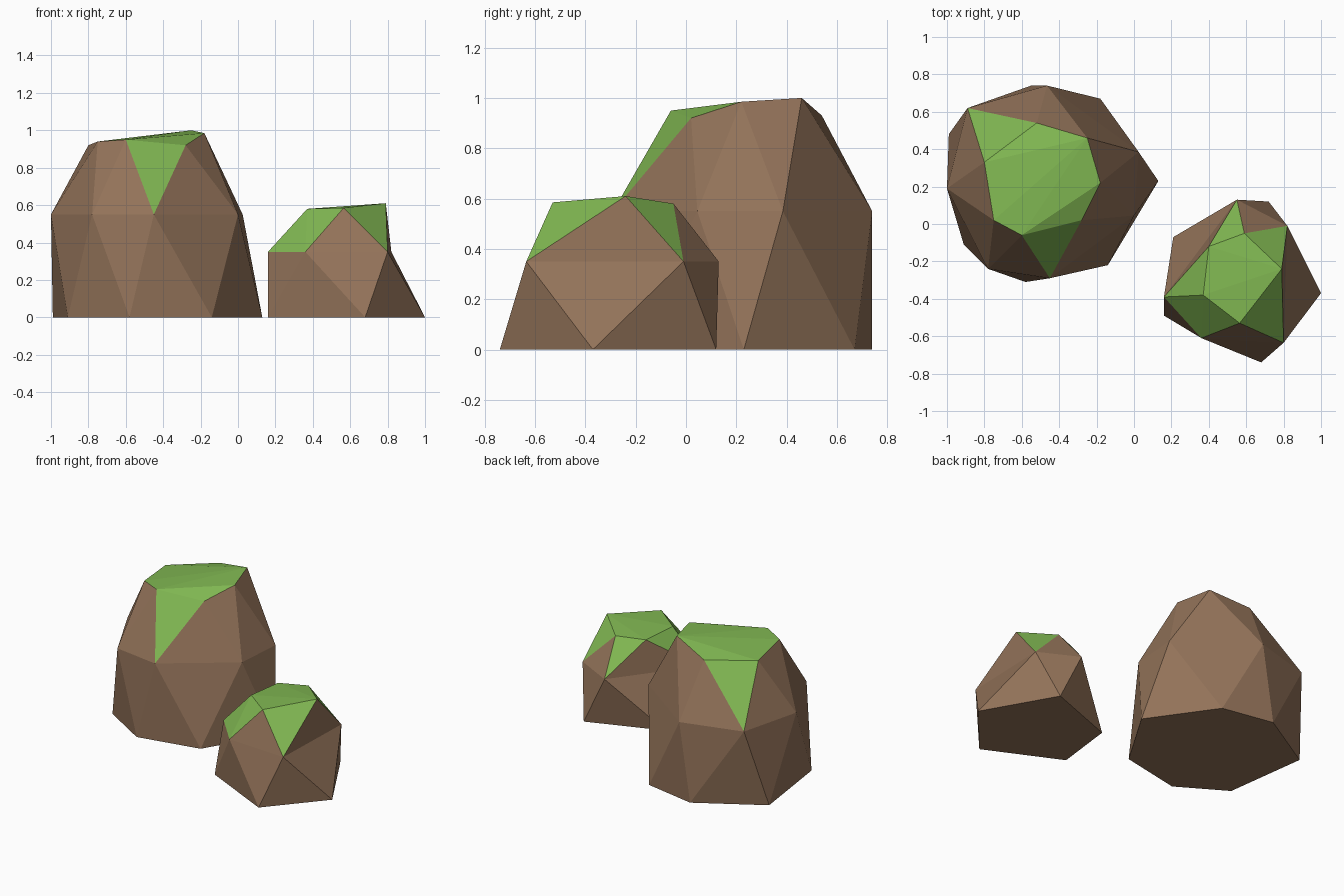
import bpy
import bmesh

if "Cube" in bpy.data.objects:
    bpy.data.objects.remove(bpy.data.objects["Cube"])


def material(name, rgb):
    m = bpy.data.materials.new(name)
    m.diffuse_color = (*rgb, 1)
    m.use_nodes = True
    m.node_tree.nodes["Principled BSDF"].inputs["Base Color"].default_value = m.diffuse_color
    return m


STONE = material("brown_stone", (0.29, 0.17, 0.10))
MOSS = material("green_moss", (0.22, 0.48, 0.085))


def rock(name, base, mid_z, mid, top, cap, moss_tips, moss_gaps=()):
    """Three staggered rings stitched by triangles, with a mossy cap on top."""
    bm = bmesh.new()
    n = len(base)
    b = [bm.verts.new((x, y, 0)) for x, y in base]
    m = [bm.verts.new((x, y, mid_z)) for x, y in mid]
    t = [bm.verts.new(p) for p in top]

    def face(verts, mossy=False):
        bm.faces.new(verts).material_index = int(mossy)

    face(b[::-1])
    for i in range(n):
        k = (i + 1) % n
        # lower wall
        face((b[i], b[k], m[i]))
        face((b[k], m[k], m[i]))
        # upper wall, with moss running down some triangles
        face((m[i], t[k], t[i]), i in moss_tips)
        face((m[i], m[k], t[k]), i in moss_gaps)
    # cap
    for tri in cap:
        face([t[i] for i in tri], True)

    bmesh.ops.recalc_face_normals(bm, faces=bm.faces)
    me = bpy.data.meshes.new(name)
    bm.to_mesh(me)
    bm.free()
    me.materials.append(STONE)
    me.materials.append(MOSS)
    bpy.context.collection.objects.link(bpy.data.objects.new(name, me))


# Large seven-sided rock
rock("large_rock",
     [(.13, .23), (-.18, .67), (-.55, .74), (-.99, .48),
      (-.91, -.11), (-.58, -.31), (-.14, -.22)],
     .55,
     [(.025, .385), (-.465, .74), (-.89, .62), (-1, .19),
      (-.78, -.24), (-.45, -.29), (0, .045)],
     [(-.18, .22, .985), (-.25, .46, 1), (-.52, .54, .93), (-.8, .33, .92),
      (-.75, .02, .94), (-.6, -.06, .95), (-.28, .02, .92)],
     [(0, 5, 6), (1, 5, 0), (1, 4, 5), (1, 3, 4), (1, 2, 3)],
     moss_tips={2, 5})

# Small five-sided rock
rock("small_rock",
     [(1, -.37), (.72, .12), (.21, -.07), (.16, -.49), (.68, -.74)],
     .35,
     [(.82, -.01), (.55, .13), (.16, -.39), (.36, -.61), (.8, -.635)],
     [(.79, -.24, .61), (.59, -.05, .58), (.4, -.12, .575),
      (.37, -.38, .58), (.565, -.53, .585)],
     [(0, 1, 2), (0, 2, 3), (0, 3, 4)],
     moss_tips={0, 1, 2, 3, 4}, moss_gaps={2})
